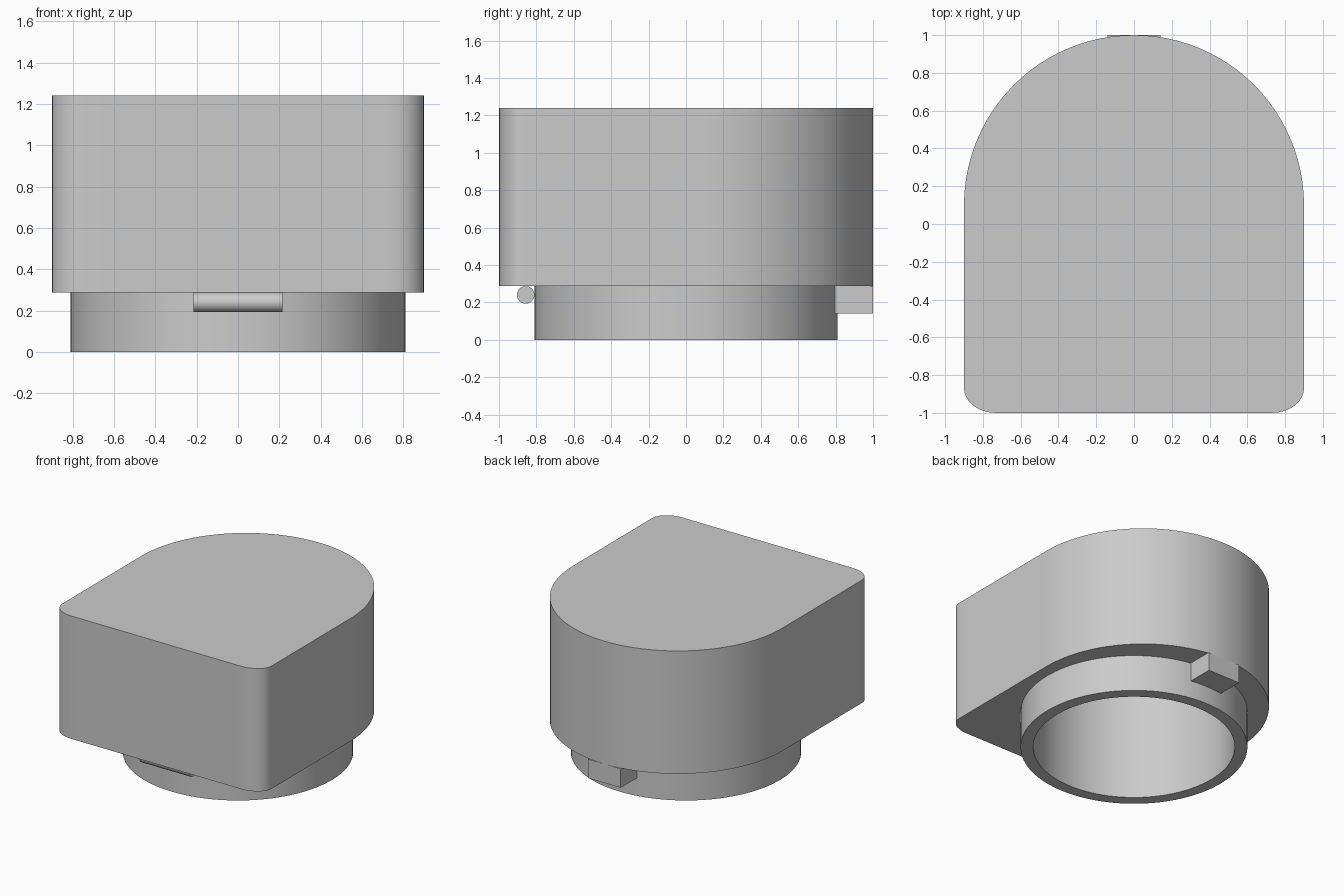
import bpy, bmesh
from math import sin, cos, pi, atan2, radians

if "Cube" in bpy.data.objects:
    bpy.data.objects.remove(bpy.data.objects["Cube"])

SEAM = 0.287  # height where the wide shell meets the collar


def finish(bm, name):
    bmesh.ops.recalc_face_normals(bm, faces=bm.faces)
    mesh = bpy.data.meshes.new(name)
    bm.to_mesh(mesh)
    bm.free()
    ob = bpy.data.objects.new(name, mesh)
    bpy.context.collection.objects.link(ob)
    bpy.ops.object.select_all(action='DESELECT')
    ob.select_set(True)
    bpy.context.view_layer.objects.active = ob
    bpy.ops.object.shade_smooth_by_angle(angle=radians(35))
    return ob


def arc(cx, cy, rx, ry, a0, a1, n):
    return [(cx + rx * cos(a0 + (a1 - a0) * i / n),
             cy + ry * sin(a0 + (a1 - a0) * i / n)) for i in range(n + 1)]


def between(p, q, n):
    return [(p[0] + (q[0] - p[0]) * i / n, p[1] + (q[1] - p[1]) * i / n)
            for i in range(1, n)]


# Plan outline: round back, straight sides, softly rounded front corners
back = arc(0, 0.10, 0.90, 0.90, 0, pi, 48)
left = arc(-0.73, -0.87, 0.17, 0.13, pi, 1.5 * pi, 8)
right = arc(0.73, -0.87, 0.17, 0.13, 1.5 * pi, 2 * pi, 8)
outline = (back + between(back[-1], left[0], 10) + left
           + between(left[-1], right[0], 18) + right
           + between(right[-1], back[0], 10))


def circle(r):
    return [(r * cos(atan2(y, x)), r * sin(atan2(y, x))) for x, y in outline]


# Shell, collar and inner bore as one lofted skin
levels = [(outline, 1.24), (outline, SEAM), (circle(0.81), SEAM),
          (circle(0.81), 0), (circle(0.72), 0), (circle(0.72), 1.14)]
bm = bmesh.new()
rings = [[bm.verts.new((x, y, z)) for x, y in pts] for pts, z in levels]
n = len(outline)
for a, b in zip(rings, rings[1:]):
    for i in range(n):
        j = (i + 1) % n
        bm.faces.new((a[i], a[j], b[j], b[i]))
bm.faces.new(rings[0])
bm.faces.new(rings[-1])
finish(bm, "hollow_cap")

# Front cross pin
bm = bmesh.new()
bmesh.ops.create_cone(bm, cap_ends=True, segments=24, radius1=0.047,
                      radius2=0.047, depth=0.43)
pin = finish(bm, "front_pin")
pin.rotation_euler = (0, pi / 2, 0)
pin.location = (0, -0.857, 0.24)

# Rear locking block
bm = bmesh.new()
bmesh.ops.create_cube(bm, size=1)
bmesh.ops.scale(bm, vec=(0.28, 0.21, 0.147), verts=bm.verts)
block = finish(bm, "rear_block")
block.location = (0, 0.895, 0.2135)
